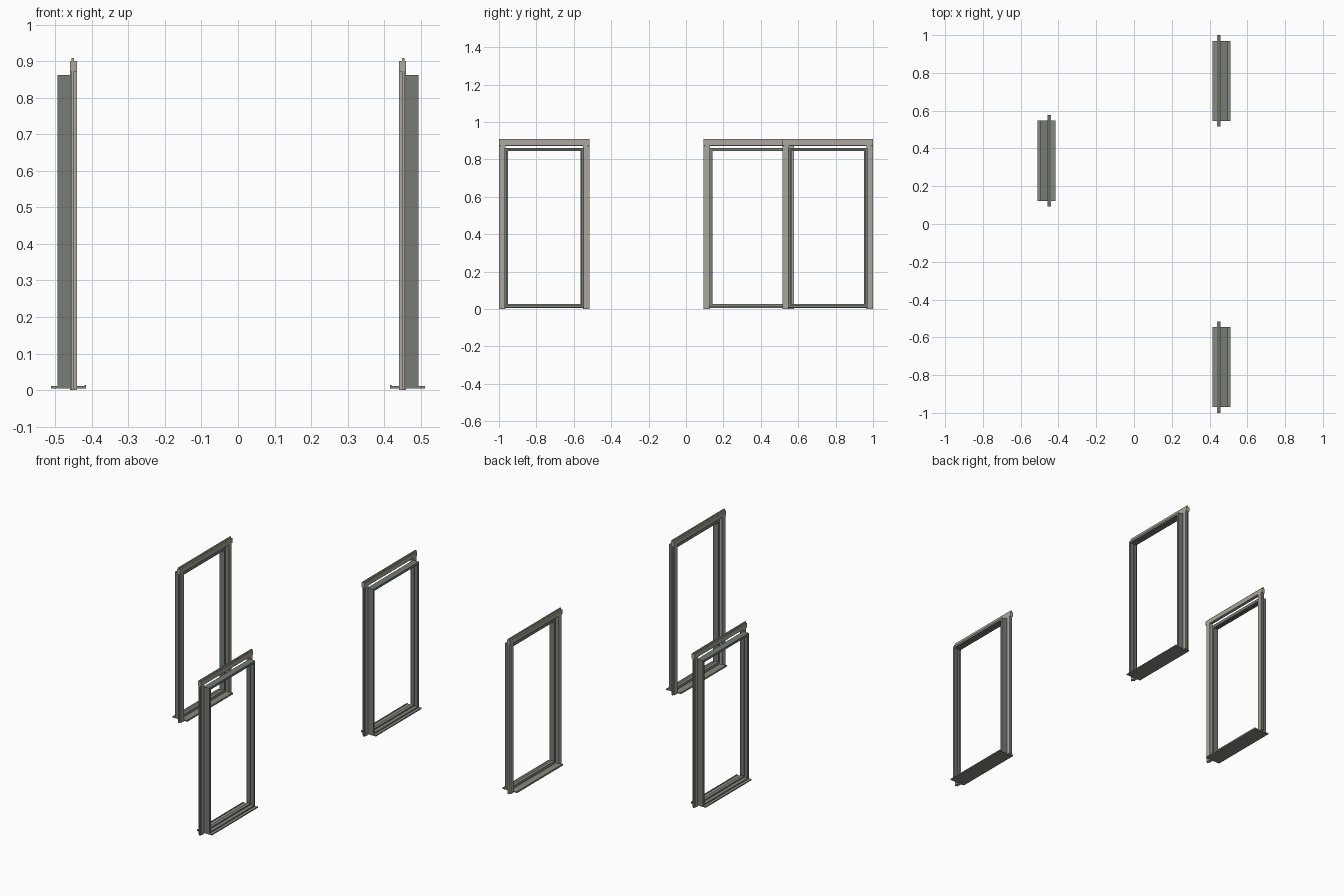
import bpy, bmesh

if "Cube" in bpy.data.objects:
    bpy.data.objects.remove(bpy.data.objects["Cube"])

def material(name, rgb):
    m = bpy.data.materials.new(name)
    m.diffuse_color = (*rgb, 1)
    m.use_nodes = True
    m.node_tree.nodes["Principled BSDF"].inputs["Base Color"].default_value = m.diffuse_color
    return m

CASING = material("warm_grey", (0.40, 0.39, 0.34))
JAMB = material("green_grey", (0.18, 0.20, 0.18))
SILL = material("sill_grey", (0.24, 0.25, 0.22))

def prism(name, pts, a, b, mat):
    """Sweep a closed cross-section; a and b place it at each end."""
    bm = bmesh.new()
    lo = [bm.verts.new(a(*p)) for p in pts]
    hi = [bm.verts.new(b(*p)) for p in pts]
    bm.faces.new(lo)
    bm.faces.new(hi)
    n = len(pts)
    for i in range(n):
        bm.faces.new((lo[i], lo[(i + 1) % n], hi[(i + 1) % n], hi[i]))
    bmesh.ops.recalc_face_normals(bm, faces=bm.faces)
    me = bpy.data.meshes.new(name)
    bm.to_mesh(me)
    bm.free()
    me.materials.append(mat)
    ob = bpy.data.objects.new(name, me)
    bpy.context.collection.objects.link(ob)

# Cross-sections as (x, distance inward from the outer edge)
casing = [(.448, 0), (.455, 0), (.455, .008), (.459, .008), (.459, .034),
          (.457, .036), (.442, .036), (.440, .034), (.440, .008), (.448, .008)]
jamb = [(.457, 0), (.494, 0), (.494, .013), (.474, .013), (.474, .018), (.457, .018)]
# Threshold cross-section as (x, z)
sill = [(.415, .005), (.511, .005), (.511, .011), (.494, .011), (.494, .018),
        (.474, .018), (.474, .026), (.457, .026), (.457, .011), (.420, .011),
        (.420, .014), (.415, .014)]

HALF, JHALF = .242, .212      # half widths of casing and jamb
TOP, JTOP = .908, .862        # heights of casing and jamb

def door_frame(tag, s, cy):
    # Upright casings and jambs on both sides
    for side, label in ((-1, "near"), (1, "far")):
        def post(half, z):
            return lambda x, u: (s * x, cy + side * (half - u), z)
        prism(f"{tag}_{label}_casing", casing, post(HALF, 0), post(HALF, .874), CASING)
        prism(f"{tag}_{label}_jamb", jamb, post(JHALF, .008), post(JHALF, JTOP), JAMB)

    # Head casing across the top, with an open slot above the head jamb
    def head(top, y):
        return lambda x, u: (s * x, cy + y, top - u)
    prism(f"{tag}_head_casing", casing, head(TOP, -HALF), head(TOP, HALF), CASING)
    prism(f"{tag}_head_jamb", jamb, head(JTOP, -JHALF + .013), head(JTOP, JHALF - .013), JAMB)

    # Threshold with raised step
    def floor(y):
        return lambda x, z: (s * x, cy + y, z)
    prism(f"{tag}_threshold", sill, floor(-JHALF), floor(JHALF), SILL)

door_frame("right_back_frame", 1, .758)
door_frame("right_front_frame", 1, -.758)
door_frame("left_frame", -1, .335)
